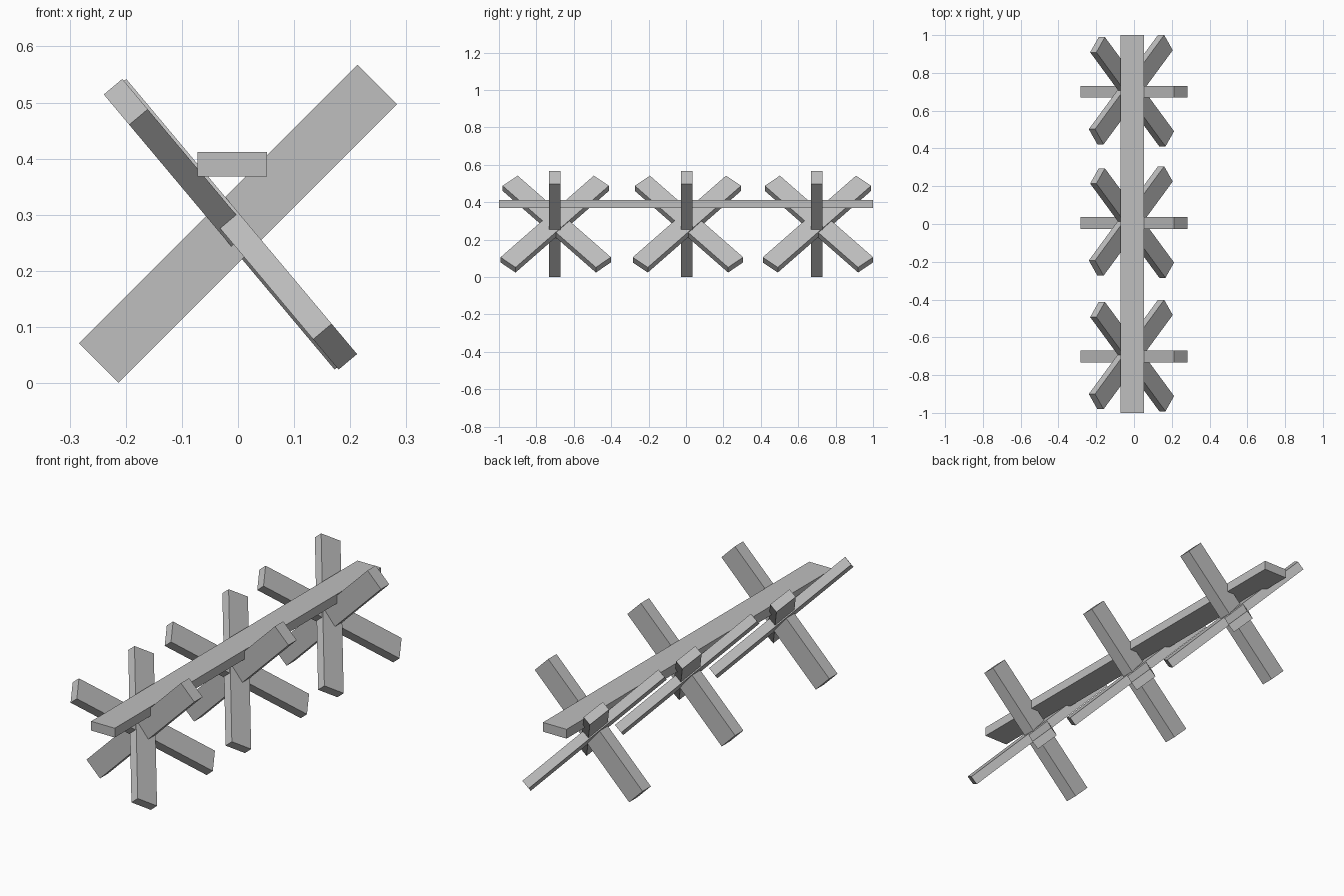
import bpy
from math import radians
from mathutils import Matrix, Vector

default_cube = bpy.data.objects.get("Cube")
if default_cube:
    bpy.data.objects.remove(default_cube, do_unlink=True)

# One plain grey for all the timber
grey = bpy.data.materials.new("plain_grey")
grey.use_nodes = True
colour = (0.52, 0.52, 0.52, 1)
grey.diffuse_color = colour
grey.node_tree.nodes["Principled BSDF"].inputs["Base Color"].default_value = colour


def beam(name, centre, size, rotation=Matrix.Identity(4)):
    """Box beam of the given size, turned about its centre."""
    bpy.ops.mesh.primitive_cube_add(size=1)
    obj = bpy.context.object
    obj.name = obj.data.name = name
    obj.data.transform(Matrix.Translation(Vector(centre)) @ rotation
                       @ Matrix.Diagonal((*size, 1)))
    obj.data.materials.append(grey)
    return obj


# Long rail joining the three crosses
beam("rail", (-0.01, 0, 0.39), (0.124, 2, 0.044))

# Rotations: main planks lean at 45 degrees; braces lie in a plane that
# slopes the other way and are swung to either side within that plane
main_lean = Matrix.Rotation(radians(-45), 4, "Y")
brace_plane = Matrix.Rotation(radians(50), 4, "Y")
swing = radians(41.2)

for place, y in (("front", -0.702), ("middle", 0.005), ("back", 0.7)):
    beam(f"{place}_main_plank", (0, y, 0.284), (0.702, 0.062, 0.1), main_lean)
    # Two braces crossing each other, one lying slightly outside the other
    for name, x, shift, sign in (("inner", -0.017, 0.011, 1),
                                 ("outer", -0.010, 0.0, -1)):
        beam(f"{place}_{name}_brace", (x, y + shift, 0.283),
             (0.757, 0.107, 0.043),
             brace_plane @ Matrix.Rotation(sign * swing, 4, "Z"))
